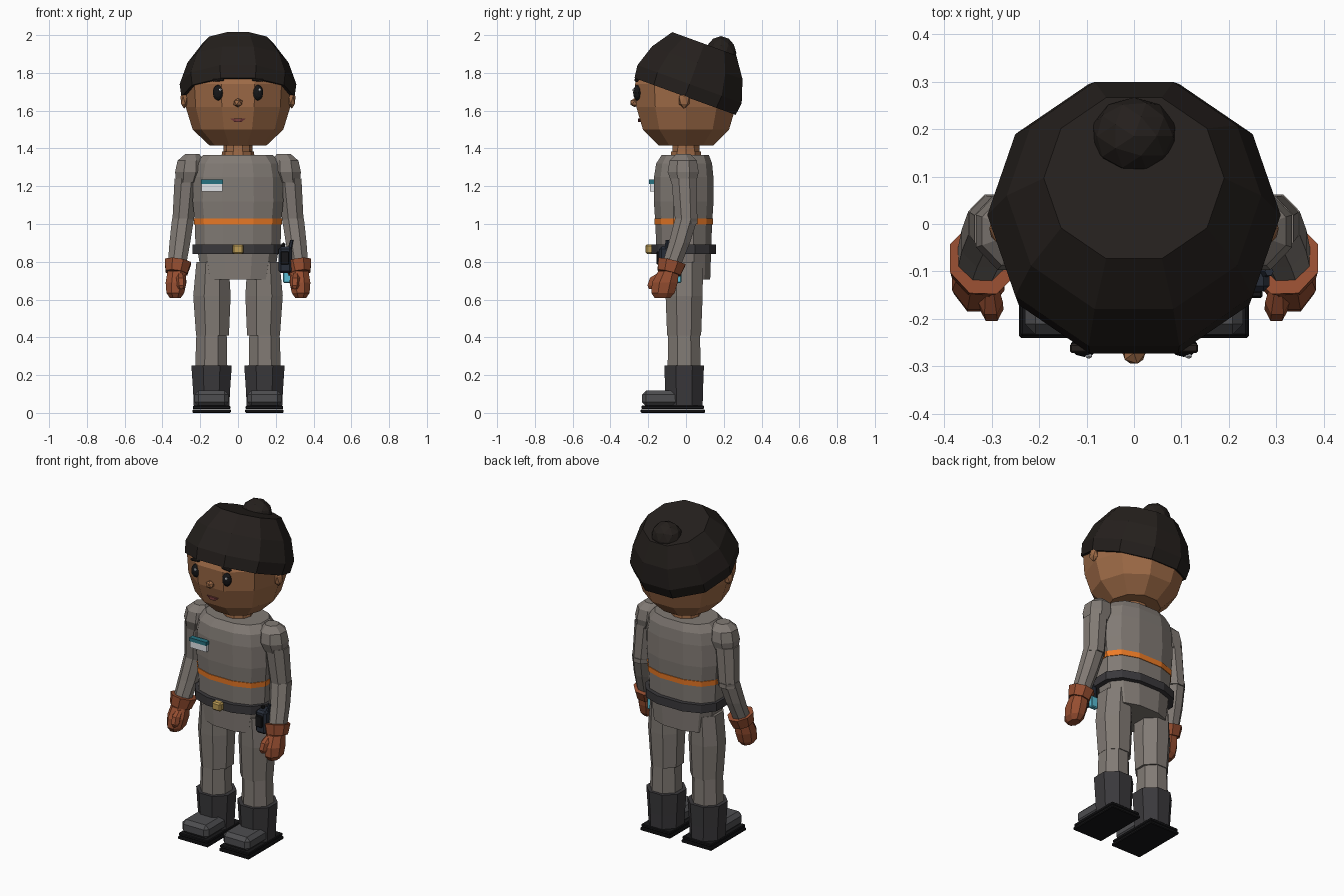
import bpy, bmesh
from math import cos, sin, pi, radians
from mathutils import Matrix, Vector

if "Cube" in bpy.data.objects:
    bpy.data.objects.remove(bpy.data.objects["Cube"])


def mat(name, r, g, b):
    m = bpy.data.materials.new(name)
    m.diffuse_color = (r, g, b, 1)
    m.use_nodes = True
    m.node_tree.nodes["Principled BSDF"].inputs["Base Color"].default_value = m.diffuse_color
    return m


SUIT = mat("suit_grey", .22, .195, .175)
SKIN = mat("skin", .34, .145, .062)
HAIR = mat("hair_dark", .018, .014, .012)
GLOVE = mat("glove_rust", .30, .075, .03)
BOOT = mat("boot_dark", .042, .040, .044)
TOE = mat("toe_grey", .075, .075, .08)
BLACK = mat("black", .008, .008, .009)
ORANGE = mat("orange", .85, .2, .02)
BRASS = mat("brass", .5, .33, .09)
NAVY = mat("radio_navy", .02, .026, .04)
CYAN = mat("cyan", .1, .5, .65)
TEAL = mat("teal", .02, .17, .22)
WHITE = mat("white", .75, .77, .8)
LIPS = mat("lips", .2, .05, .05)


def finish(name, bm, material, mirror=False):
    bmesh.ops.recalc_face_normals(bm, faces=bm.faces)
    me = bpy.data.meshes.new(name)
    bm.to_mesh(me)
    bm.free()
    me.materials.append(material)
    ob = bpy.data.objects.new(name, me)
    bpy.context.collection.objects.link(ob)
    if mirror:
        ob.modifiers.new("mirror", "MIRROR").use_mirror_merge = False
    return ob


def loft(name, rings, n, material, mirror=False, power=1.0, xf=None):
    """Skin stacked n-sided rings (cx, cy, z, half width, half depth), flat side to the front."""
    bm = bmesh.new()
    angles = [pi / 2 + pi / n + 2 * pi * k / n for k in range(n)]
    sq = lambda v: abs(v) ** power * (1 if v > 0 else -1)
    pts = [(sq(cos(a)), sq(sin(a))) for a in angles]
    mx, my = max(p[0] for p in pts), max(p[1] for p in pts)
    loops = [[bm.verts.new((cx + rx * px / mx, cy + ry * py / my, z)) for px, py in pts]
             for cx, cy, z, rx, ry in rings]
    for lo, hi in zip(loops, loops[1:]):
        for i in range(n):
            j = (i + 1) % n
            bm.faces.new((lo[i], lo[j], hi[j], hi[i]))
    bm.faces.new(loops[0])
    bm.faces.new(loops[-1])
    if xf:
        bm.transform(xf)
    return finish(name, bm, material, mirror)


def box(name, c, s, material, bevel=0, mirror=False, rot=None):
    bm = bmesh.new()
    bmesh.ops.create_cube(bm, size=1, matrix=Matrix.Diagonal((*s, 1)))
    if bevel:
        bmesh.ops.bevel(bm, geom=bm.edges[:], offset=bevel, segments=1, affect='EDGES')
    bm.transform(Matrix.Translation(c) @ (rot or Matrix.Identity(4)))
    return finish(name, bm, material, mirror)


def ball(name, c, s, material, mirror=False, sub=1):
    bm = bmesh.new()
    bmesh.ops.create_icosphere(bm, subdivisions=sub, radius=1,
                               matrix=Matrix.Translation(c) @ Matrix.Diagonal((*s, 1)))
    return finish(name, bm, material, mirror)


# head and neck
loft("head", [(0, 0, z, r, r * .95) for z, r in
              ((1.415, .15), (1.50, .24), (1.62, .277), (1.74, .285), (1.86, .23))], 10, SKIN)
loft("neck", [(0, 0, 1.33, .078, .072), (0, 0, 1.44, .075, .07)], 10, SKIN)
loft("neck_collar", [(0, 0, 1.35, .088, .08), (0, 0, 1.385, .084, .078)], 10, SKIN)

# hair cap tilted backwards, with bun
tilt = Matrix.Translation((0, -.005, 1.675)) @ Matrix.Rotation(radians(-20), 4, 'X')
loft("hair_cap", [(0, 0, h, r, r * .95) for h, r in
                  ((0, .300), (.07, .309), (.19, .268), (.297, .19))], 10, HAIR, xf=tilt)
ball("hair_bun", (0, .185, 1.905), (.092, .082, .09), HAIR, sub=2)

# face
ball("ear", (.285, -.01, 1.655), (.022, .032, .045), SKIN, True)
ball("eye", (.105, -.258, 1.695), (.029, .022, .042), BLACK, True, 2)
for sx in (-.095, .115):
    ball("eye_glint", (sx, -.278, 1.71), (.008, .006, .009), WHITE)
box("eyebrow", (.105, -.262, 1.762), (.06, .02, .014), HAIR, .004, True,
    Matrix.Rotation(radians(5), 4, 'Y'))
ball("nose", (0, -.272, 1.642), (.027, .026, .024), SKIN)
loft("mouth", [(0, -.243, 1.54, .02, .012), (0, -.243, 1.558, .04, .012)], 8, LIPS)

# torso and pelvis
loft("torso", [(0, -.012, .86, .225, .145), (0, -.012, 1.0, .228, .150),
               (0, -.012, 1.12, .24, .158), (0, -.012, 1.25, .236, .157),
               (0, -.010, 1.32, .222, .148), (0, -.004, 1.365, .185, .125)], 12, SUIT, power=.8)
loft("waist_stripe", [(0, -.012, .998, .232, .154), (0, -.012, 1.03, .235, .156)],
     12, ORANGE, power=.8)
loft("belt", [(0, -.012, .842, .242, .171), (0, -.012, .892, .242, .171)], 12, BOOT, power=.8)
box("belt_buckle", (0, -.195, .867), (.06, .04, .05), BRASS, .008)
loft("pelvis", [(0, -.005, .705, .19, .133), (0, -.005, .86, .214, .138)], 12, SUIT, power=.8)

# legs
loft("thigh", [(.135, -.01, .41, .087, .09), (.138, -.01, .62, .099, .098),
               (.135, -.01, .80, .085, .10)], 8, SUIT, True)
loft("shin", [(.142, -.01, .20, .086, .088), (.140, -.01, .43, .080, .084)], 8, SUIT, True)

# boots
loft("boot_shaft", [(.140, -.01, .035, .094, .098), (.140, -.01, .12, .098, .1),
                    (.140, -.01, .252, .107, .105)], 8, BOOT, True)
box("boot_toe", (.14, -.125, .077), (.18, .215, .085), TOE, .022, True)
box("sole_lower", (.14, -.07, .009), (.204, .34, .018), BLACK, .004, True)
box("sole_upper", (.14, -.07, .029), (.198, .332, .018), BLACK, .004, True)

# arms
loft("sleeve_upper", [(.292, .002, 1.0, .056, .058), (.272, -.01, 1.24, .064, .068)],
     8, SUIT, True)
loft("shoulder", [(.265, -.012, 1.22, .062, .066), (.255, -.015, 1.275, .078, .082),
                  (.250, -.015, 1.335, .070, .072), (.242, -.015, 1.37, .038, .038)],
     8, SUIT, True)
loft("sleeve_lower", [(.325, -.082, .77, .048, .050), (.308, -.035, .90, .055, .056),
                      (.291, .002, 1.03, .058, .060)], 8, SUIT, True)

# gloves
lean = Matrix.Translation((.322, -.082, .772)) @ Matrix.Rotation(radians(-14), 4, 'X') \
    @ Matrix.Rotation(radians(-8), 4, 'Y')
loft("glove_cuff", [(0, 0, -.032, .058, .062), (0, 0, .03, .070, .074)], 8, GLOVE, True, xf=lean)
loft("glove_hand", [(.332, -.125, .607, .028, .04), (.332, -.122, .635, .047, .062),
                    (.328, -.112, .69, .055, .068), (.325, -.092, .75, .048, .055)],
     8, GLOVE, True)
loft("glove_thumb", [(.300, -.182, .655, .014, .014), (.300, -.180, .675, .025, .024),
                     (.302, -.165, .715, .026, .026), (.304, -.13, .74, .018, .02)],
     6, GLOVE, True)

# chest badge
box("badge_plate", (-.137, -.178, 1.195), (.112, .026, .045), WHITE)
box("badge_strip", (-.137, -.18, 1.224), (.116, .032, .022), TEAL)

# belt radio and hanging tag
box("radio", (.25, -.10, .81), (.07, .085, .14), NAVY, .012)
box("radio_clip", (.248, -.148, .82), (.045, .016, .07), BLACK, .004)
loft("radio_antenna", [(.272, -.10, .86, .012, .012), (.285, -.10, .915, .009, .009)], 6, NAVY)
ball("radio_knob", (.24, -.10, .888), (.013, .013, .015), BLACK)
box("hanging_tag", (.262, -.04, .722), (.045, .03, .07), CYAN, .005)
